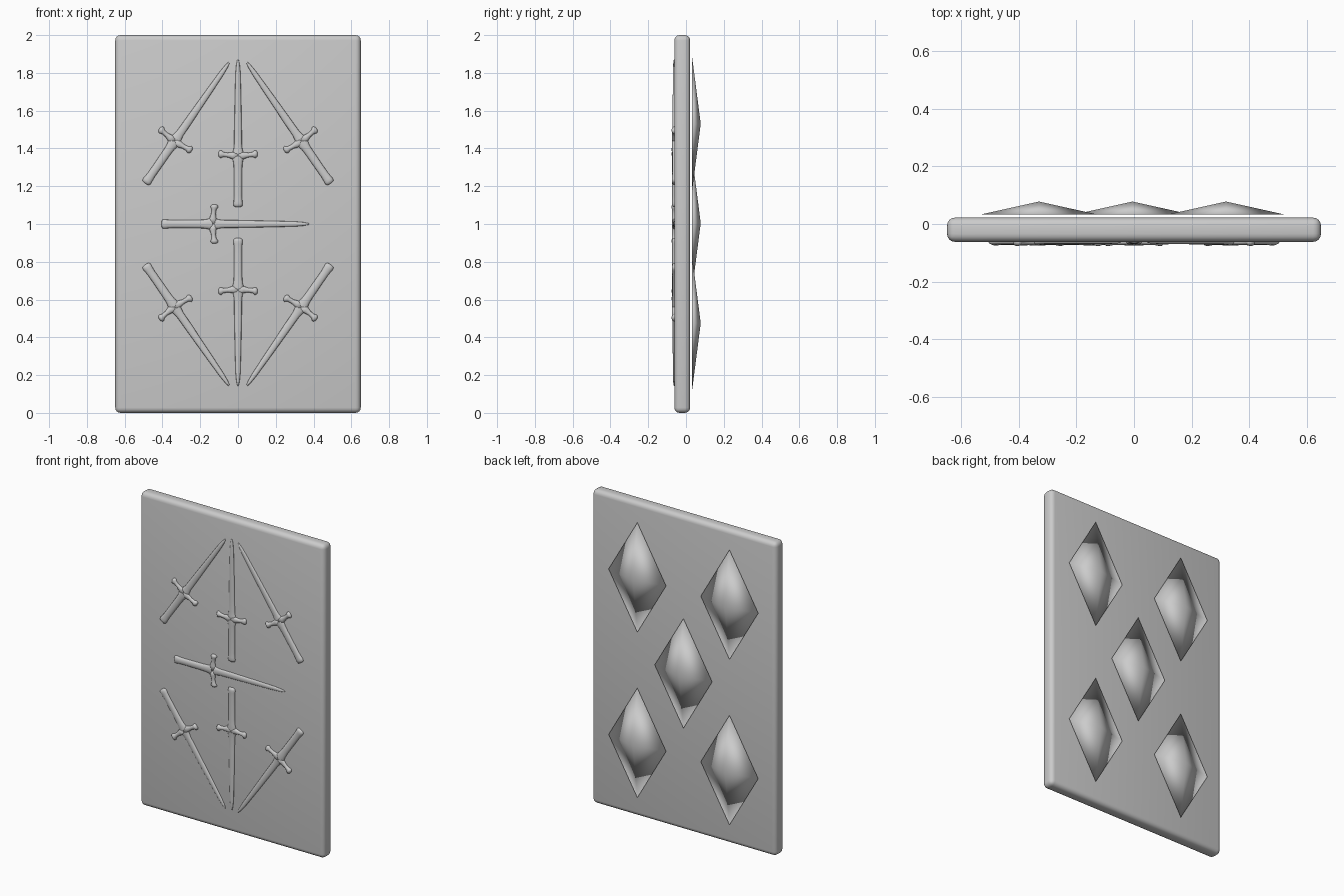
import bpy, bmesh, math
from mathutils import Vector

if "Cube" in bpy.data.objects:
    bpy.data.objects.remove(bpy.data.objects["Cube"])

FRONT, BACK = -0.062, 0.022   # y of the card's two faces


def finish(name, bm, smooth_angle=None):
    bmesh.ops.recalc_face_normals(bm, faces=bm.faces[:])
    me = bpy.data.meshes.new(name)
    bm.to_mesh(me)
    bm.free()
    me.polygons.foreach_set("use_smooth", [True] * len(me.polygons))
    ob = bpy.data.objects.new(name, me)
    bpy.context.collection.objects.link(ob)
    return ob


def loft(bm, origin, along, across, stations, sides=12):
    """Elliptical rings (distance, centre shift, half width, half depth) skinned together."""
    depth = Vector((0, -1, 0))
    rings = []
    for d, shift, w, h in stations:
        c = origin + along * d + across * shift
        rings.append([bm.verts.new(c + across * (w * math.cos(a)) + depth * (h * math.sin(a)))
                      for a in (2 * math.pi * i / sides for i in range(sides))])
    for r0, r1 in zip(rings, rings[1:]):
        for i in range(sides):
            j = (i + 1) % sides
            bm.faces.new((r0[i], r0[j], r1[j], r1[i]))
    bm.faces.new(rings[0])
    bm.faces.new(rings[-1])


# grip and blade, from pommel to tip
BODY = [(0, 0, .012, .004), (.004, 0, .022, .010), (.016, 0, .025, .013), (.03, 0, .023, .012),
        (.06, 0, .021, .011), (.20, 0, .022, .011), (.235, 0, .024, .012), (.27, 0, .034, .013),
        (.295, 0, .026, .011), (.32, 0, .021, .009), (.40, 0, .020, .009), (.60, 0, .016, .008),
        (.71, 0, .013, .007), (.755, 0, .009, .006), (.778, 0, .004, .003), (.782, 0, .001, .001)]
# half of the crossguard, from centre to knobbed end
GUARD = [(0, 0, .026, .013), (.03, 0, .018, .012), (.055, .003, .012, .011), (.078, .006, .013, .012),
         (.088, .008, .020, .015), (.097, .008, .019, .014), (.104, .008, .009, .006)]


def sword(name, pommel, tip):
    o = Vector((pommel[0], FRONT, pommel[1]))
    u = (Vector((tip[0], FRONT, tip[1])) - o).normalized()
    v = Vector((u.z, 0, -u.x))
    bm = bmesh.new()
    loft(bm, o, u, v, BODY)
    for s in (1, -1):
        loft(bm, o + u * .272, v * s, u, GUARD)
    return finish(name, bm)


# card slab with rounded edges
bm = bmesh.new()
bmesh.ops.create_cube(bm, size=1)
for vert in bm.verts:
    vert.co = Vector((vert.co.x * 1.3, vert.co.y * (BACK - FRONT) + (BACK + FRONT) / 2, vert.co.z * 2 + 1))
bmesh.ops.bevel(bm, geom=bm.edges[:], offset=.028, segments=4, profile=.5, affect='EDGES')
finish("card_slab", bm)

# swords in relief on the front
sword("sword_upper_middle", (0, 1.09), (0, 1.87))
sword("sword_centre", (-.405, 1.0), (.38, 1.0))
sword("sword_lower_middle", (0, .925), (0, .14))
for side, s in (("left", -1), ("right", 1)):
    sword("sword_upper_" + side, (s * .49, 1.215), (s * .046, 1.857))
    sword("sword_lower_" + side, (s * .49, .785), (s * .046, .143))

# diamond pyramids hovering just off the back
BASE, PEAK = .033, .078
for n, (x, z) in enumerate([(-.33, 1.53), (.32, 1.53), (-.005, 1.005), (-.33, .475), (.32, .475)]):
    bm = bmesh.new()
    rim = [bm.verts.new((x + dx, BASE, z + dz)) for dx, dz in ((.203, 0), (0, .35), (-.203, 0), (0, -.35))]
    peak = bm.verts.new((x, PEAK, z))
    bm.faces.new(rim)
    for i in range(4):
        bm.faces.new((rim[i], rim[(i + 1) % 4], peak))
    finish("back_diamond_%d" % (n + 1), bm)
